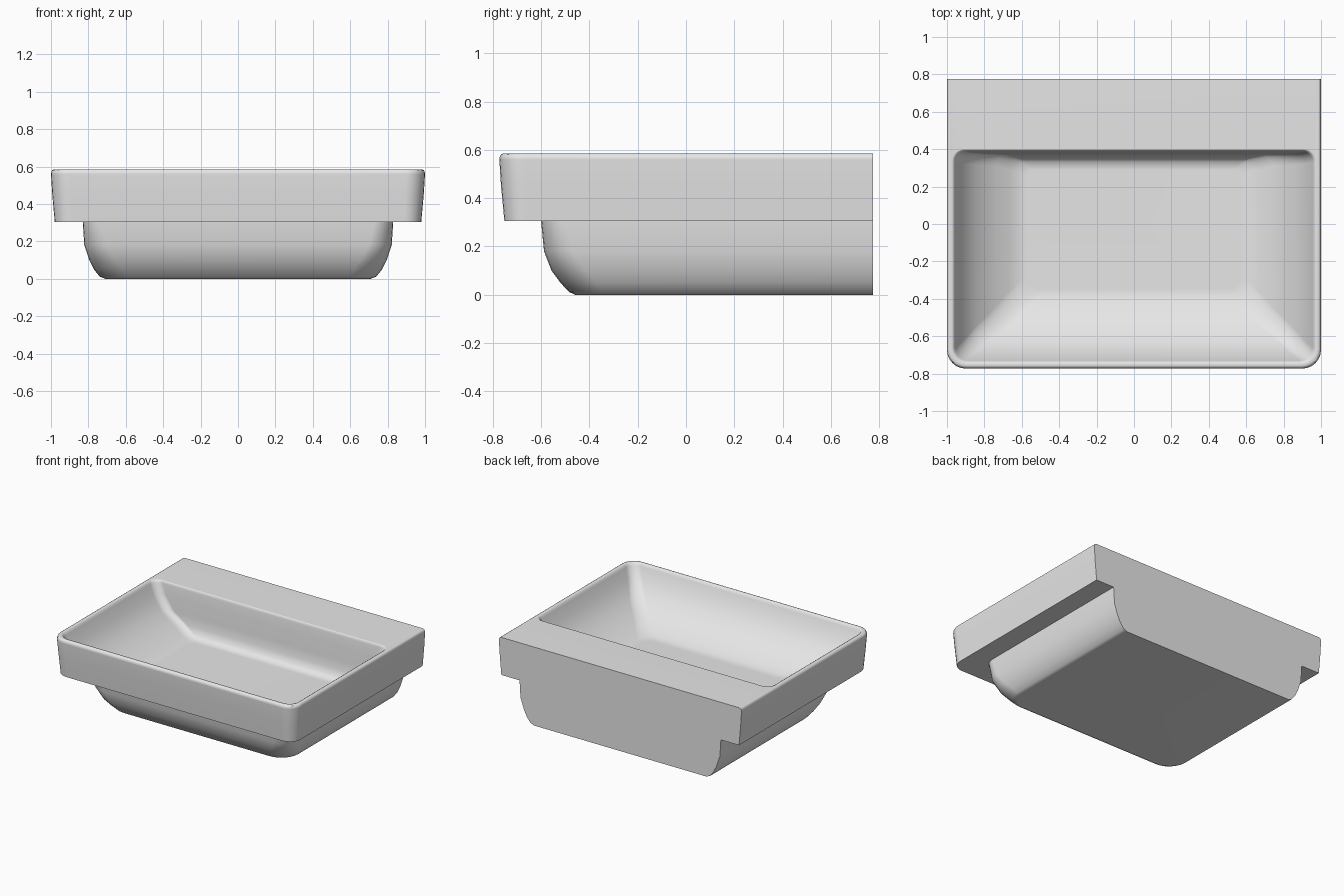
import bpy, bmesh
from math import cos, sin, pi

cube = bpy.data.objects.get("Cube")
if cube:
    bpy.data.objects.remove(cube)

# Glazed ceramic
ceramic = bpy.data.materials.new("pale grey ceramic")
ceramic.use_nodes = True
COLOUR = (0.8, 0.8, 0.8, 1)
ceramic.diffuse_color = COLOUR
shader = ceramic.node_tree.nodes["Principled BSDF"]
shader.inputs["Base Color"].default_value = COLOUR
shader.inputs["Roughness"].default_value = 0.4

BACK = 0.775
STEPS = 6


def ring(bm, z, half, front, back, r_front, r_back):
    """Horizontal rounded rectangle, anticlockwise from the back left corner."""
    corners = [(half, back, 1, 1, r_back, 0), (-half, back, -1, 1, r_back, 1),
               (-half, front, -1, -1, r_front, 2), (half, front, 1, -1, r_front, 3)]
    verts = []
    for x, y, sx, sy, r, quarter in corners:
        for i in range(STEPS + 1):
            a = (quarter + i / STEPS) * pi / 2
            verts.append(bm.verts.new((x - sx * r + r * cos(a), y - sy * r + r * sin(a), z)))
    return verts


bm = bmesh.new()
rings = []

# Lower body: z, half width, front y, front corner radius
for z, half, front, r in [(0, .71, -.46, .13), (.012, .74, -.485, .14), (.05, .77, -.52, .15),
                          (.10, .795, -.557, .14), (.18, .822, -.588, .12), (.305, .83, -.60, .10)]:
    rings.append(ring(bm, z, half, front, BACK, r, 0))

# Upper slab with tapered sides and a softened top edge
for z, half, front, r in [(.305, .98, -.752, .09), (.45, .993, -.766, .10), (.56, 1, -.773, .10),
                          (.572, .998, -.771, .10), (.581, .993, -.766, .095), (.585, .985, -.758, .09)]:
    rings.append(ring(bm, z, half, front, BACK, r, 0))

# Bowl: z, half width, front y, back y, front radius, back radius
for z, half, front, back, rf, rb in [
        (.585, .972, -.745, .40, .08, .06), (.58, .963, -.737, .394, .075, .06),
        (.565, .955, -.73, .39, .07, .06), (.49, .92, -.70, .382, .07, .06),
        (.39, .85, -.63, .376, .08, .06), (.32, .74, -.53, .37, .09, .06),
        (.28, .67, -.45, .35, .09, .06), (.26, .62, -.40, .33, .09, .05),
        (.25, .57, -.35, .29, .08, .04)]:
    rings.append(ring(bm, z, half, front, back, rf, rb))

# Skin the rings, then close the base and the bowl floor
for low, high in zip(rings, rings[1:]):
    count = len(low)
    for i in range(count):
        j = (i + 1) % count
        bm.faces.new((low[i], low[j], high[j], high[i]))
bm.faces.new(rings[0][::-1])
bm.faces.new(rings[-1])

# Clean up the square back corners and the flush back edge
bmesh.ops.remove_doubles(bm, verts=bm.verts, dist=0.0001)
slivers = [f for f in bm.faces if f.calc_area() < 1e-7]
bmesh.ops.delete(bm, geom=slivers, context='FACES')

mesh = bpy.data.meshes.new("washbasin")
bm.to_mesh(mesh)
bm.free()
mesh.materials.append(ceramic)
basin = bpy.data.objects.new("washbasin", mesh)
bpy.context.collection.objects.link(basin)

# Smooth shading with crisp edges and flat deck and floor
bpy.ops.object.select_all(action='DESELECT')
basin.select_set(True)
bpy.context.view_layer.objects.active = basin
bpy.ops.object.shade_smooth_by_angle(angle=0.65)
weighted = basin.modifiers.new("weighted normals", 'WEIGHTED_NORMAL')
weighted.keep_sharp = True
